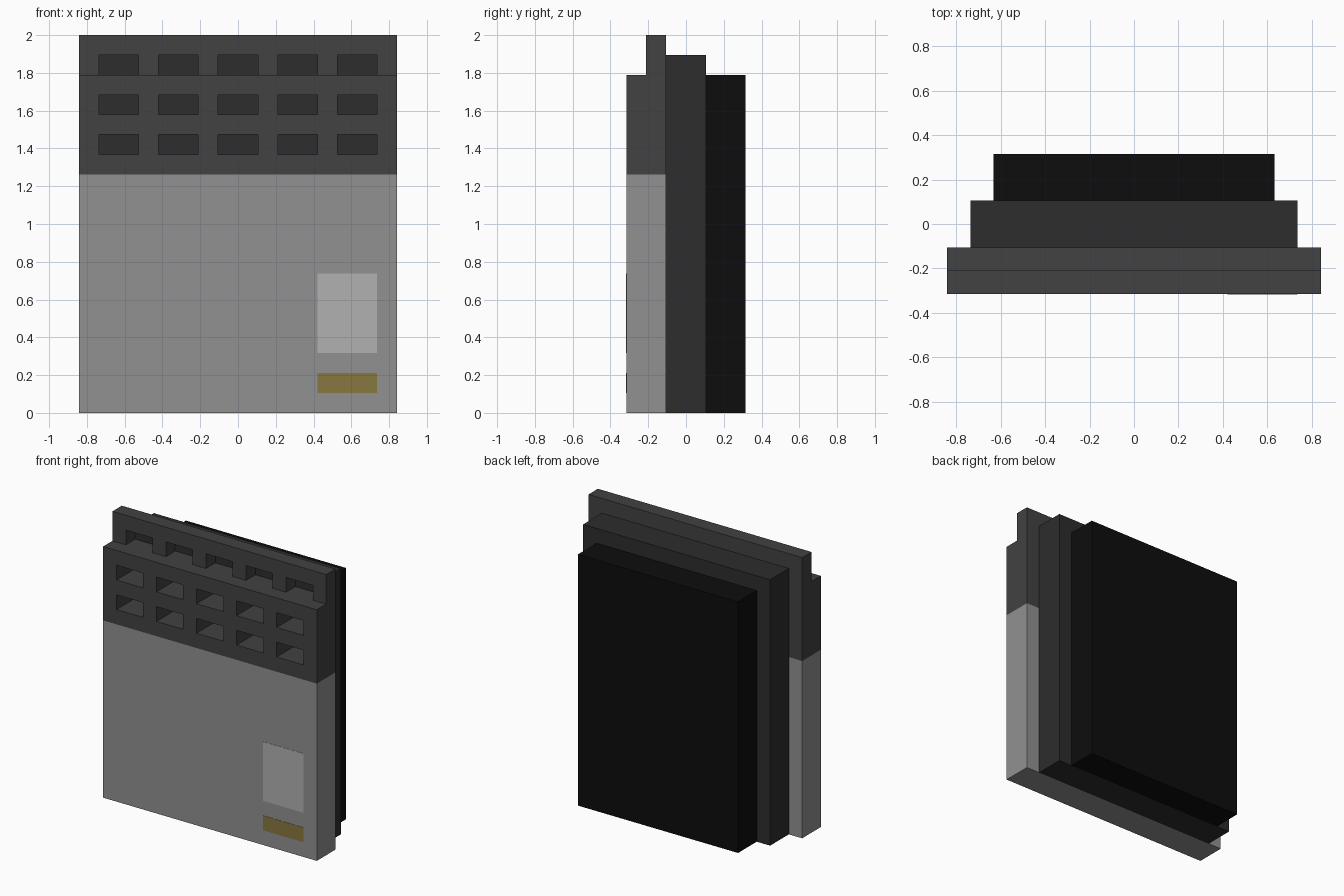
import bpy, bmesh

if "Cube" in bpy.data.objects:
    bpy.data.objects.remove(bpy.data.objects["Cube"])

U = 2 / 19  # module: the whole model sits on a 16 x 6 x 19 grid


def material(name, r, g, b):
    m = bpy.data.materials.new(name)
    m.diffuse_color = (r, g, b, 1)
    m.use_nodes = True
    m.node_tree.nodes["Principled BSDF"].inputs["Base Color"].default_value = m.diffuse_color
    return m


def add_box(bm, x, y, z):
    """Box from (min, max) ranges given in modules."""
    verts = bmesh.ops.create_cube(bm, size=1)["verts"]
    for v in verts:
        v.co = [U * r[0 if c < 0 else 1] for c, r in zip(v.co, (x, y, z))]


def finish(name, bm, mat=None):
    bmesh.ops.recalc_face_normals(bm, faces=bm.faces)
    me = bpy.data.meshes.new(name)
    bm.to_mesh(me)
    bm.free()
    ob = bpy.data.objects.new(name, me)
    bpy.context.collection.objects.link(ob)
    if mat:
        me.materials.append(mat)
    return ob


def box(name, x, y, z, mat):
    bm = bmesh.new()
    add_box(bm, x, y, z)
    return finish(name, bm, mat)


light = material("light_grey", 0.283, 0.283, 0.283)
pale = material("pale_grey", 0.44, 0.44, 0.44)
dark = material("dark_grey", 0.054, 0.054, 0.054)
darker = material("charcoal", 0.026, 0.026, 0.026)
black = material("black", 0.004, 0.004, 0.004)
gold = material("gold", 0.242, 0.184, 0.05)

# Layered body, front to back
box("front_plate", (-8, 8), (-3, -1), (0, 12), light)
box("middle_block", (-7, 7), (-1, 1), (0, 18), darker)
box("back_block", (-6, 6), (1, 3), (0, 17), black)

# Flat panels on the front plate
box("display_panel", (4, 7), (-3.015, -2.9), (3, 7), pale)
box("label_strip", (4, 7), (-3.015, -2.9), (1, 2), gold)

# Stepped head: profile in y/z, extruded across x
profile = [(-3, 12), (-1, 12), (-1, 19), (-2, 19), (-2, 17), (-3, 17)]
bm = bmesh.new()
face = bm.faces.new([bm.verts.new((-8 * U, y * U, z * U)) for y, z in profile])
ext = bmesh.ops.extrude_face_region(bm, geom=[face])
bmesh.ops.translate(bm, vec=(16 * U, 0, 0),
                    verts=[g for g in ext["geom"] if isinstance(g, bmesh.types.BMVert)])
head = finish("vent_head", bm, dark)

# Vent openings: three rows of five, cut through to the middle block
bm = bmesh.new()
for row in (13, 15, 17):
    for col in range(-6, 7, 3):
        add_box(bm, (col - 1, col + 1), (-3.5, -0.5), (row, row + 1))
cutter = finish("vent_cutter", bm)
cutter.hide_render = True
cutter.hide_viewport = False

cut = head.modifiers.new("vents", "BOOLEAN")
cut.operation = "DIFFERENCE"
cut.solver = "EXACT"
cut.object = cutter
bpy.context.view_layer.objects.active = head
bpy.ops.object.modifier_apply(modifier=cut.name)
bpy.data.objects.remove(cutter)
